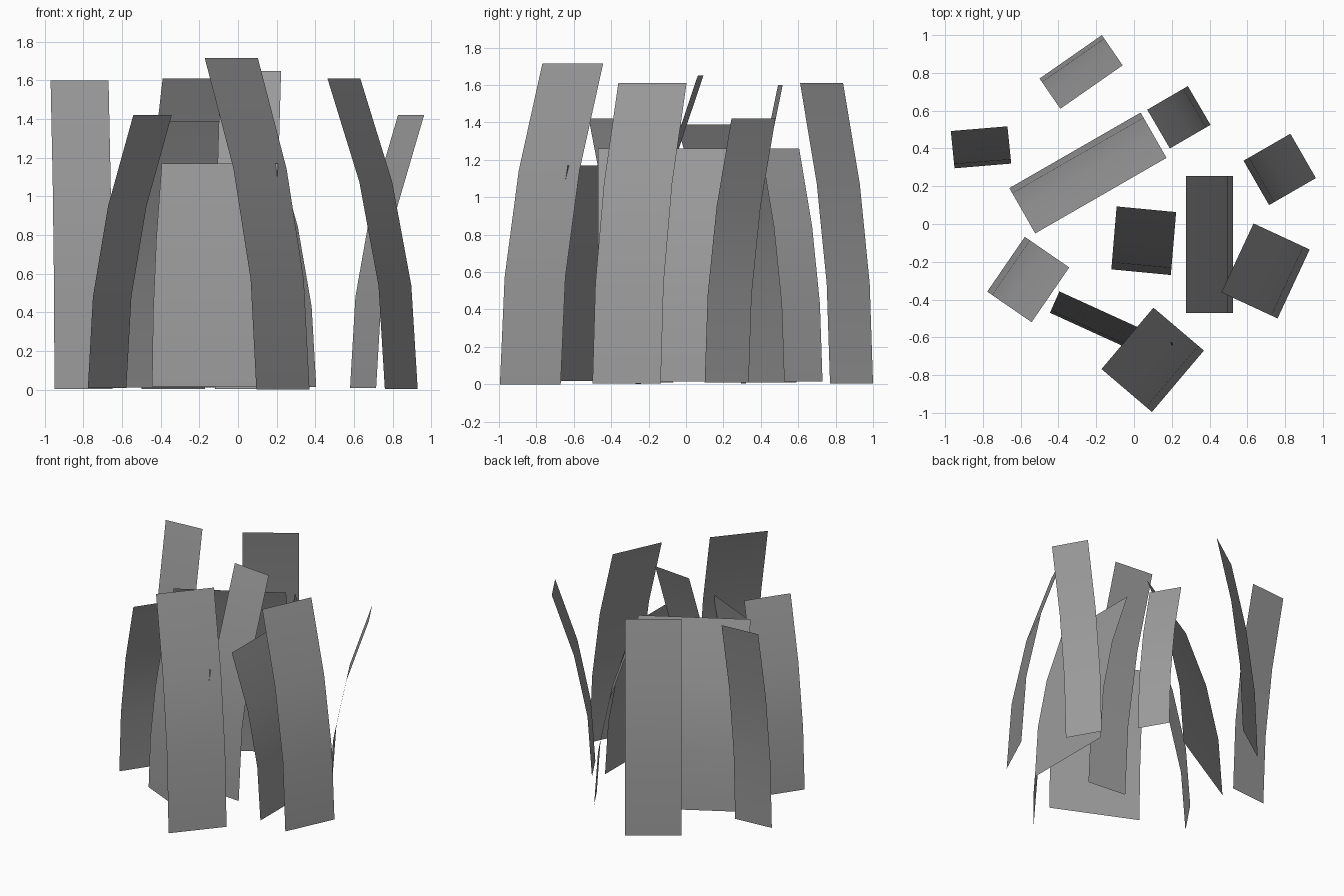
import bpy

# Each blade: base corner A, base corner B, lean offset of the tip, tip height
BLADES = [
    ((-0.50, 0.77), (-0.17, 1.00), (0.11, -0.16), 1.61),
    ((-0.95, 0.295), (-0.65, 0.32), (-0.02, 0.197), 1.60),
    ((-0.66, 0.19), (0.035, 0.59), (0.137, -0.24), 1.39),
    ((0.285, 0.73), (0.405, 0.525), (-0.215, -0.125), 1.26),
    ((0.58, 0.335), (0.715, 0.10), (0.248, 0.143), 1.42),
    ((-0.12, -0.24), (0.195, -0.27), (0.028, 0.333), 1.65),
    ((0.523, 0.255), (0.523, -0.47), (-0.248, 0.0), 1.26),
    ((0.93, -0.135), (0.76, -0.50), (-0.297, 0.138), 1.61),
    ((-0.578, -0.068), (-0.777, -0.358), (0.235, -0.162), 1.42),
    ((0.37, -0.67), (0.095, -0.995), (-0.267, 0.227), 1.715),
    ((-0.445, -0.47), (0.158, -0.745), (0.05, 0.113), 1.17),
]
SEGMENTS = 3

# Dark grey shared by all blades
grey = bpy.data.materials.new("dark_grey")
grey.diffuse_color = (0.33, 0.33, 0.33, 1)


def grass_blade(index, a, b, lean, height):
    # Smooth-shaded strip of three panels, bending over along a quadratic curve
    base = (1.715 - height) * 0.03
    verts, faces = [], []
    for i in range(SEGMENTS + 1):
        t = i / SEGMENTS
        z = base + (height - base) * t
        for x, y in (a, b):
            verts.append((x + lean[0] * t * t, y + lean[1] * t * t, z))
    for i in range(SEGMENTS):
        k = 2 * i
        faces.append((k, k + 1, k + 3, k + 2))
    mesh = bpy.data.meshes.new(f"grass_blade_{index}")
    mesh.from_pydata(verts, [], faces)
    mesh.materials.append(grey)
    mesh.shade_smooth()
    obj = bpy.data.objects.new(f"grass_blade_{index}", mesh)
    bpy.context.collection.objects.link(obj)
    return obj


for n, blade in enumerate(BLADES, 1):
    grass_blade(n, *blade)
